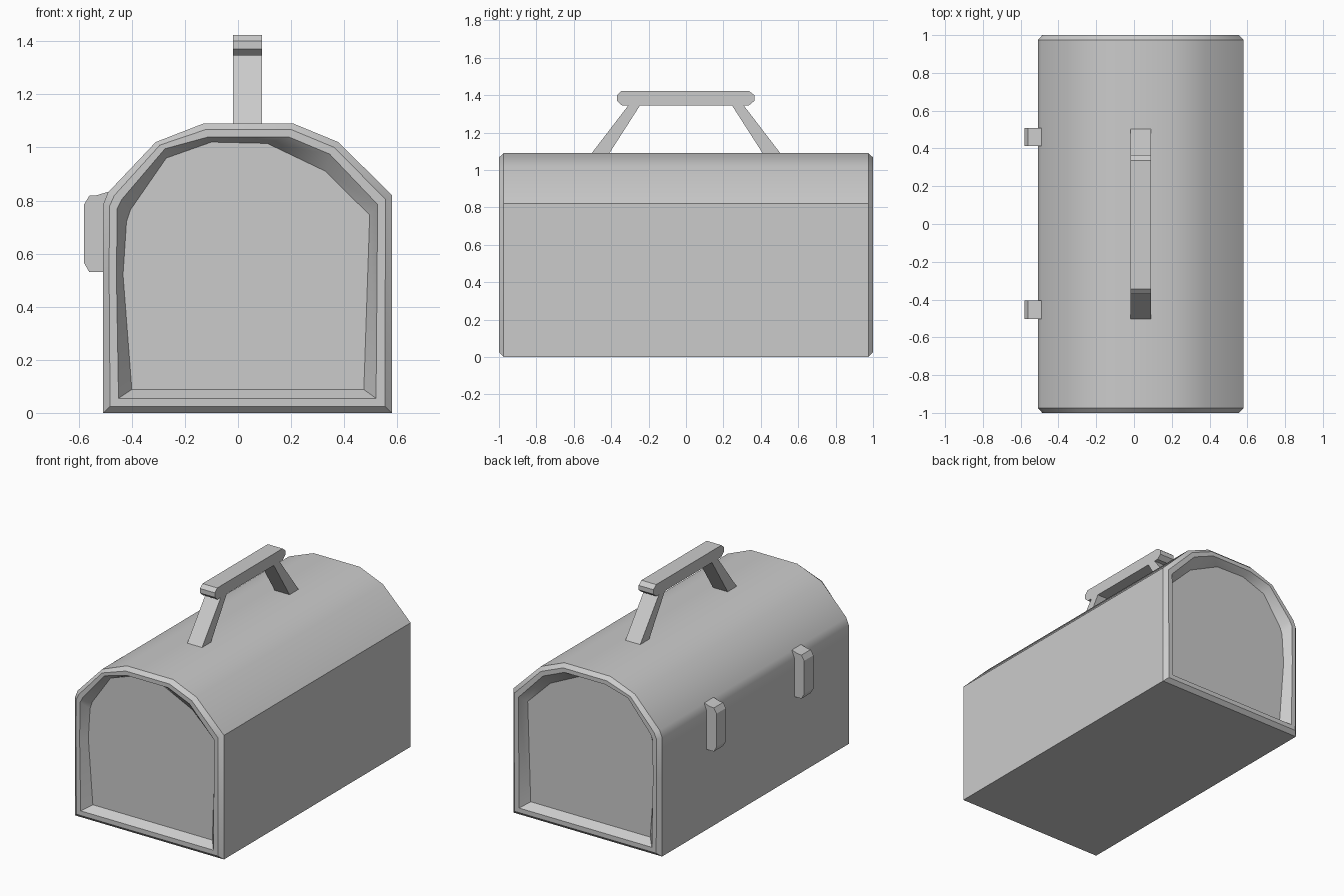
import bpy, bmesh, math

if "Cube" in bpy.data.objects:
    bpy.data.objects.remove(bpy.data.objects["Cube"])


def finish(name, bm, smooth=False):
    bmesh.ops.recalc_face_normals(bm, faces=bm.faces)
    mesh = bpy.data.meshes.new(name)
    bm.to_mesh(mesh)
    bm.free()
    ob = bpy.data.objects.new(name, mesh)
    bpy.context.collection.objects.link(ob)
    if smooth:
        bpy.ops.object.select_all(action='DESELECT')
        ob.select_set(True)
        bpy.context.view_layer.objects.active = ob
        bpy.ops.object.shade_smooth_by_angle(angle=math.radians(38))
    return ob


def loft(name, rings, smooth=False):
    """Skin a list of equal-length point rings and cap both ends."""
    bm = bmesh.new()
    loops = [[bm.verts.new(p) for p in ring] for ring in rings]
    n = len(loops[0])
    for a, b in zip(loops, loops[1:]):
        for i in range(n):
            j = (i + 1) % n
            bm.faces.new((a[i], a[j], b[j], b[i]))
    bm.faces.new(loops[0])
    bm.faces.new(loops[-1])
    return finish(name, bm, smooth)


# Body: arched tube with bevelled rims and a shallow recess in each end
outer = [(-.508, 0), (-.508, .52), (-.508, .785), (-.49, .83), (-.31, 1.02),
         (-.13, 1.09), (.208, 1.09), (.378, 1.02), (.58, .82), (.58, 0)]
lip = [(-.45, .055), (-.458, .52), (-.455, .77), (-.437, .805), (-.275, .995),
       (-.11, 1.04), (.19, 1.04), (.345, .975), (.526, .785), (.52, .055)]
inner = [(-.40, .088), (-.433, .52), (-.42, .72), (-.405, .765), (-.27, .96),
         (-.10, 1.02), (.11, 1.015), (.33, .91), (.496, .745), (.474, .088)]
rim = [(a + .45 * (c - a), b + .45 * (d - b))
       for (a, b), (c, d) in zip(outer, lip)]
half = [(inner, .945), (lip, 1), (rim, 1), (outer, .975)]
sections = [(p, -y) for p, y in half] + [(p, y) for p, y in reversed(half)]
loft("box_body", [[(x, y, z) for x, z in p] for p, y in sections], True)


# Carry handle: chamfered grip on two slanted legs
def handle_part(name, profile):
    loft(name, [[(x, y, z) for y, z in profile] for x in (-.018, .09)])


handle_part("handle_grip", [(-.345, 1.423), (.337, 1.423), (.366, 1.40), (.366, 1.37),
                            (.337, 1.346), (-.343, 1.346), (-.37, 1.37), (-.37, 1.40)])
for name, s in (("front", -1), ("back", 1)):
    handle_part("handle_leg_" + name,
                [(s * .508, 1.085), (s * .413, 1.085), (s * .243, 1.35), (s * .305, 1.35)])

# Two latches on the left side
latch = [(-.50, .53), (-.56, .53), (-.58, .565), (-.58, .785),
         (-.56, .818), (-.53, .82), (-.49, .833)]
for name, y0 in (("front", -.503), ("back", .412)):
    loft("latch_" + name, [[(x, y, z) for x, z in latch] for y in (y0, y0 + .097)])
